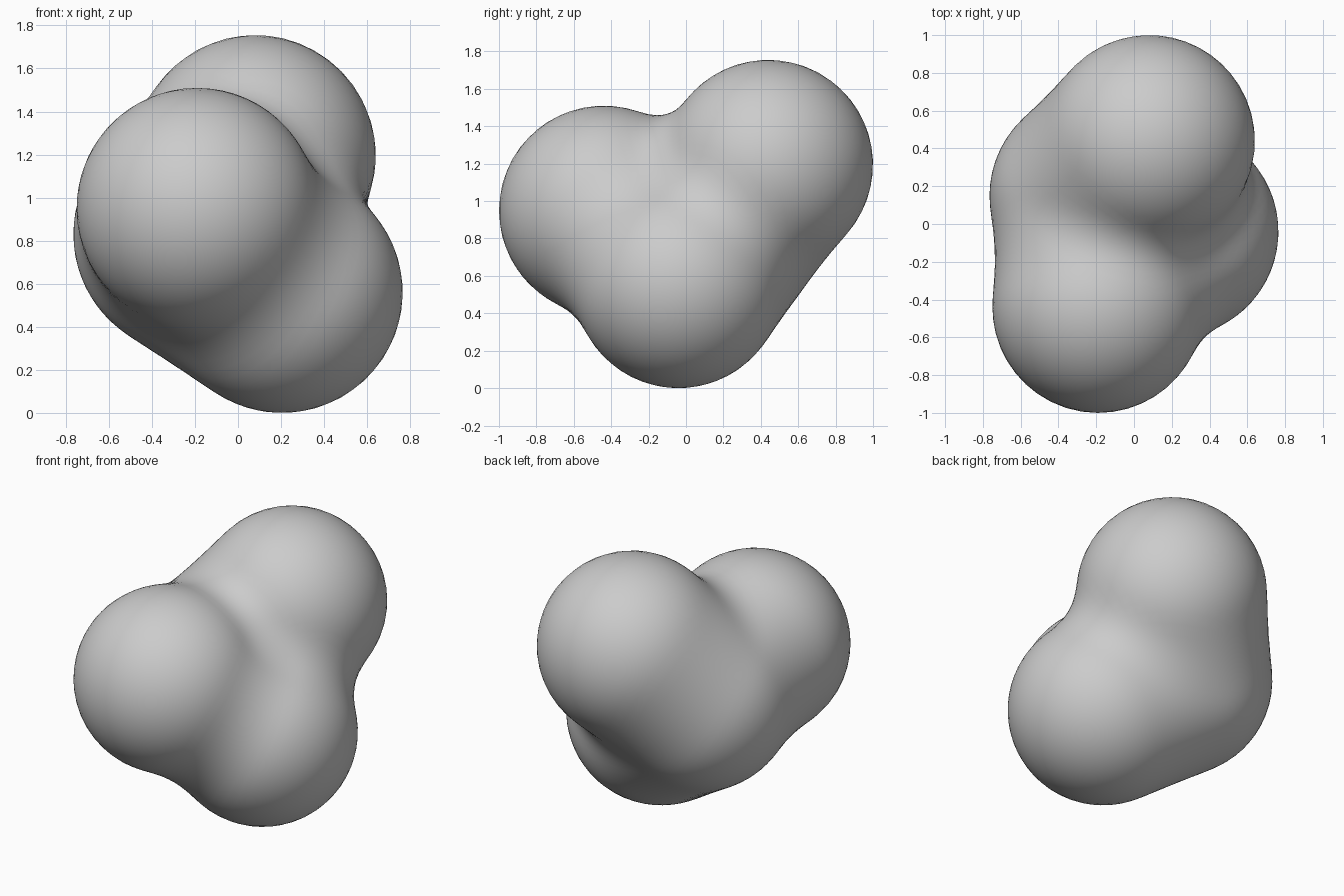
import bpy, bmesh
from mathutils import Vector

if "Cube" in bpy.data.objects:
    bpy.data.objects.remove(bpy.data.objects["Cube"])

# Four equal lobes that melt together (metaball-style falloff)
LOBES = [Vector(p) for p in (
    (-0.19, -0.44, 0.95),   # front lobe
    (0.08, 0.44, 1.195),    # upper back lobe
    (0.205, -0.04, 0.56),   # lower right lobe
    (-0.205, 0.15, 0.83),   # left lobe
)]
RADIUS = 0.56
LEVEL = 0.136                                   # field value at the surface
REACH2 = RADIUS ** 2 / (1 - LEVEL ** (1 / 3))   # squared reach of each lobe


def field(p):
    return sum(max(0.0, 1 - (p - c).length_squared / REACH2) ** 3 for c in LOBES)


def surface_point(origin, direction):
    # step inward to the outer surface, then refine by bisection
    outer = 1.4
    while outer > 0.06 and field(origin + direction * (outer - 0.05)) < LEVEL:
        outer -= 0.05
    inner = outer - 0.05
    for _ in range(14):
        mid = (inner + outer) / 2
        if field(origin + direction * mid) < LEVEL:
            outer = mid
        else:
            inner = mid
    return origin + direction * inner


# Blob body: an icosphere pushed out onto the blended surface
core = Vector((0, 0, 0.88))
bm = bmesh.new()
bmesh.ops.create_icosphere(bm, subdivisions=5, radius=1)
for v in bm.verts:
    v.co = surface_point(core, v.co.normalized())
for f in bm.faces:
    f.smooth = True
mesh = bpy.data.meshes.new("blob_body")
bm.to_mesh(mesh)
bm.free()
blob = bpy.data.objects.new("blob_body", mesh)
bpy.context.collection.objects.link(blob)
